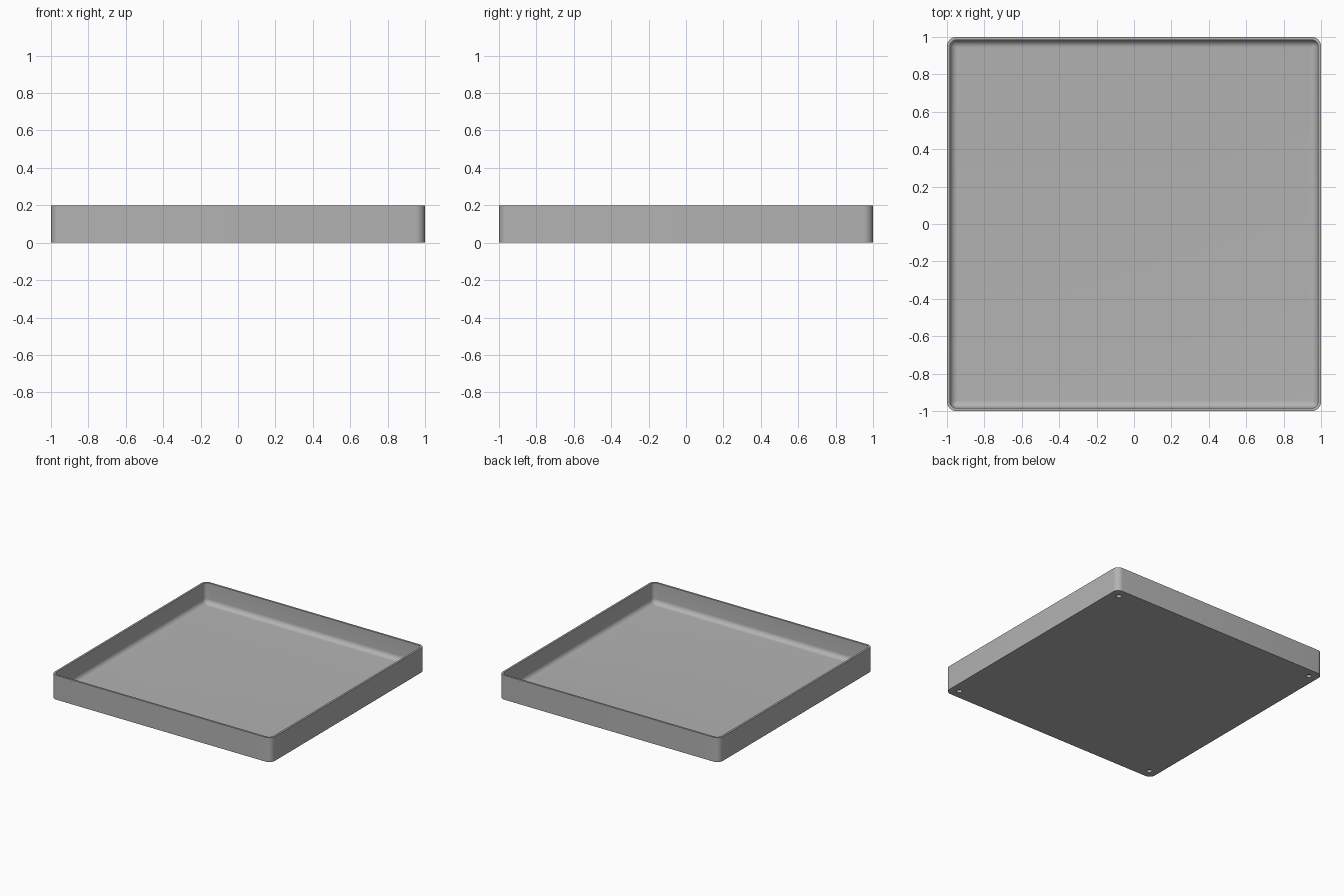
import bpy, bmesh, math

HALF, HEIGHT = 1.0, 0.2
WALL, FLOOR = 0.016, 0.03
CORNER, FILLET = 0.05, 0.04
HOLE_POS, HOLE_RADIUS, HOLE_DEPTH = 0.925, 0.02, 0.02
STEPS = 8

cube = bpy.data.objects.get("Cube")
if cube:
    bpy.data.objects.remove(cube, do_unlink=True)

grey = bpy.data.materials.new("plain_grey")
grey.use_nodes = True
colour = (0.45, 0.45, 0.45, 1)
grey.diffuse_color = colour
grey.node_tree.nodes["Principled BSDF"].inputs["Base Color"].default_value = colour


def rounded_square(bm, inset, z):
    """Ring of vertices around a square with rounded corners."""
    radius = max(CORNER - inset, 0.002)
    centre = HALF - inset - radius
    ring = []
    for quarter in range(4):
        mid = math.radians(45 + 90 * quarter)
        cx = math.copysign(centre, math.cos(mid))
        cy = math.copysign(centre, math.sin(mid))
        for i in range(STEPS + 1):
            a = math.radians(90) * (quarter + i / STEPS)
            ring.append(bm.verts.new((cx + radius * math.cos(a), cy + radius * math.sin(a), z)))
    return ring


def finish(bm, name):
    bmesh.ops.recalc_face_normals(bm, faces=bm.faces)
    mesh = bpy.data.meshes.new(name)
    bm.to_mesh(mesh)
    bm.free()
    obj = bpy.data.objects.new(name, mesh)
    bpy.context.collection.objects.link(obj)
    mesh.materials.append(grey)
    return obj


# Tray profile from the underside, over the rim, down the filleted inside
profile = [(0, 0), (0, HEIGHT), (WALL, HEIGHT)]
for i in range(STEPS + 1):
    a = math.radians(90) * i / STEPS
    profile.append((WALL + FILLET * (1 - math.cos(a)), FLOOR + FILLET * (1 - math.sin(a))))

bm = bmesh.new()
rings = [rounded_square(bm, inset, z) for inset, z in profile]
for low, high in zip(rings, rings[1:]):
    for i in range(len(low)):
        j = (i + 1) % len(low)
        bm.faces.new((low[i], low[j], high[j], high[i]))
bm.faces.new(rings[0])
bm.faces.new(rings[-1])
tray = finish(bm, "tray")

# Blind round holes under the four corners
bm = bmesh.new()
for sx in (-1, 1):
    for sy in (-1, 1):
        made = bmesh.ops.create_cone(bm, cap_ends=True, segments=24, radius1=HOLE_RADIUS,
                                     radius2=HOLE_RADIUS, depth=2 * HOLE_DEPTH)
        bmesh.ops.translate(bm, verts=made["verts"], vec=(sx * HOLE_POS, sy * HOLE_POS, 0))
cutter = finish(bm, "hole_cutter")
cutter.hide_render = True
cutter.hide_viewport = True

cut = tray.modifiers.new("corner_holes", "BOOLEAN")
cut.operation = "DIFFERENCE"
cut.solver = "EXACT"
cut.object = cutter

# Apply the cut, then drop the cutter and smooth the rounded parts
bpy.context.view_layer.objects.active = tray
tray.select_set(True)
bpy.ops.object.modifier_apply(modifier=cut.name)
bpy.data.objects.remove(cutter, do_unlink=True)
bpy.ops.object.shade_smooth_by_angle(angle=math.radians(35))
